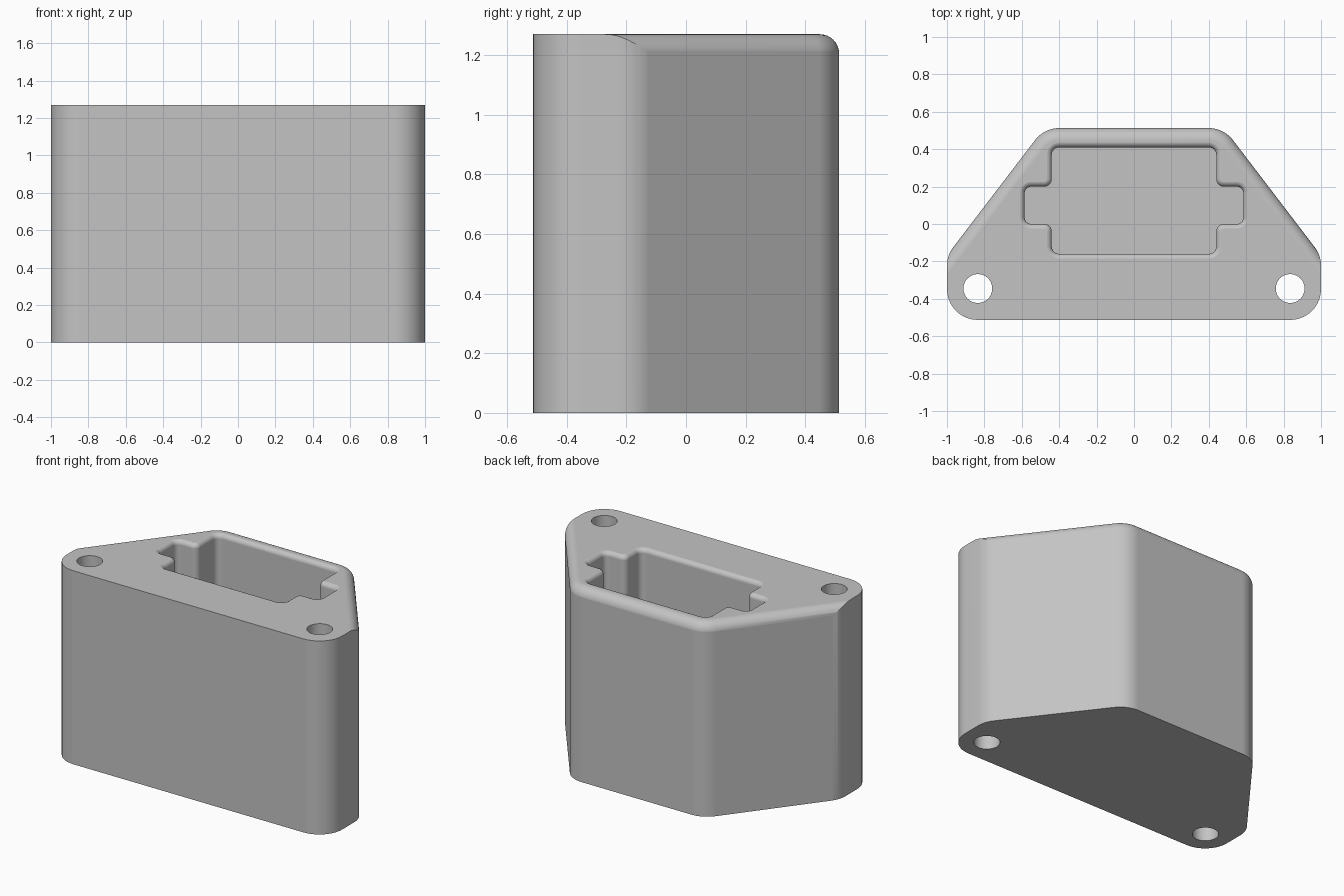
import bpy, bmesh, math
from mathutils import Vector

if "Cube" in bpy.data.objects:
    bpy.data.objects.remove(bpy.data.objects["Cube"], do_unlink=True)

TOP = 1.27
FRONT, BACK = -0.513, 0.513
SLOPE = 1.31          # steepness of the slanted sides
BACK_X = 0.48         # half width of the back before rounding
CORNER = 0.165        # outline corner radius
EDGE = 0.065          # rounding of the top outer edge
RIM = 0.03            # rounding of the pocket rim

grey = bpy.data.materials.new("plain_grey")
grey.use_nodes = True
grey.diffuse_color = (0.55, 0.55, 0.55, 1)
grey.node_tree.nodes["Principled BSDF"].inputs["Base Color"].default_value = (0.55, 0.55, 0.55, 1)


def slant_x(y):
    """Half width of the slanted sides at depth y."""
    return BACK_X + (BACK - y) / SLOPE


def mirrored(half):
    """Complete a counter-clockwise right half to a full outline."""
    return half + [(-x, y, r) for x, y, r in reversed(half)]


def rounded(corners, seg=10):
    """Outline with rounded corners, as (point, outward normal) pairs."""
    out = []
    n = len(corners)
    for i, (x, y, r) in enumerate(corners):
        p = Vector((x, y))
        d1 = (p - Vector(corners[i - 1][:2])).normalized()
        d2 = (Vector(corners[(i + 1) % n][:2]) - p).normalized()
        n1, n2 = Vector((d1.y, -d1.x)), Vector((d2.y, -d2.x))
        if r == 0:
            out.append((p, (n1 + n2) / (1 + n1.dot(n2))))
            continue
        turn = math.atan2(d1.x * d2.y - d1.y * d2.x, d1.dot(d2))
        side = math.copysign(1, turn)
        centre = p - d1 * r * math.tan(abs(turn) / 2) - n1 * r * side
        a = math.atan2(n1.y, n1.x)
        for k in range(seg + 1):
            t = a + turn * k / seg
            normal = Vector((math.cos(t), math.sin(t)))
            out.append((centre + normal * r * side, normal))
    return out


def loft(name, outline, levels):
    """Closed solid through the outline, offset outward at each (z, offset)."""
    bm = bmesh.new()
    rings = []
    for z, off in levels:
        rings.append([bm.verts.new((*(p + m * off), z)) for p, m in outline])
    n = len(outline)
    for low, high in zip(rings, rings[1:]):
        for i in range(n):
            j = (i + 1) % n
            bm.faces.new((low[i], low[j], high[j], high[i]))
    bm.faces.new(rings[0][::-1])
    bm.faces.new(rings[-1])
    mesh = bpy.data.meshes.new(name)
    bm.to_mesh(mesh)
    bm.free()
    ob = bpy.data.objects.new(name, mesh)
    bpy.context.collection.objects.link(ob)
    mesh.materials.append(grey)
    return ob


def combine(target, tool, operation):
    mod = target.modifiers.new("cut", 'BOOLEAN')
    mod.operation = operation
    mod.solver = 'EXACT'
    mod.object = tool
    bpy.context.view_layer.objects.active = target
    bpy.ops.object.modifier_apply(modifier=mod.name)
    bpy.data.objects.remove(tool, do_unlink=True)


def quarter(radius, steps=8):
    return [(math.sin(k / steps * math.pi / 2) * radius,
             (1 - math.cos(k / steps * math.pi / 2)) * radius) for k in range(steps + 1)]


# Main block: trapezoid with rounded upright corners
body = loft("housing_body", rounded(mirrored([
    (1, FRONT, CORNER),
    (1, BACK - (1 - BACK_X) * SLOPE, CORNER),
    (BACK_X, BACK, CORNER)])), [(0, 0), (TOP + 0.2, 0)])

# Envelope whose top edge is rounded along the back and slanted sides
envelope = loft("top_envelope", rounded(mirrored([
    (slant_x(-1), -1, 0),
    (BACK_X, BACK, CORNER)])),
    [(-0.1, 0.0005)] + [(TOP - EDGE + up, 0.0005 - inward) for up, inward in quarter(EDGE)])
combine(body, envelope, 'INTERSECT')

# Stepped pocket with a softly rounded rim
pocket = loft("pocket_cutter", rounded(mirrored([
    (0.44, -0.16, 0.04),
    (0.44, 0, 0.04),
    (0.585, 0, 0.035),
    (0.585, 0.2, 0.035),
    (0.44, 0.2, 0.04),
    (0.44, 0.41, 0.04)]), 6),
    [(0.12, 0)] + [(TOP - RIM + 0.0005 + up, out) for up, out in quarter(RIM)]
    + [(TOP + 0.1, RIM)])
combine(body, pocket, 'DIFFERENCE')

# Two screw holes right through the front corners
for side in (-1, 1):
    circle = [(Vector((side * 0.835 + 0.077 * math.cos(a), -0.345 + 0.077 * math.sin(a))), Vector((0, 0)))
              for a in (math.tau * k / 48 for k in range(48))]
    combine(body, loft("screw_hole_cutter", circle, [(-0.1, 0), (TOP + 0.1, 0)]), 'DIFFERENCE')

# Smooth shading with crisp edges and flat broad faces
bpy.ops.object.select_all(action='DESELECT')
body.select_set(True)
bpy.context.view_layer.objects.active = body
bpy.ops.object.shade_smooth_by_angle(angle=math.radians(30))
weighted = body.modifiers.new("flat_faces", 'WEIGHTED_NORMAL')
weighted.keep_sharp = True
